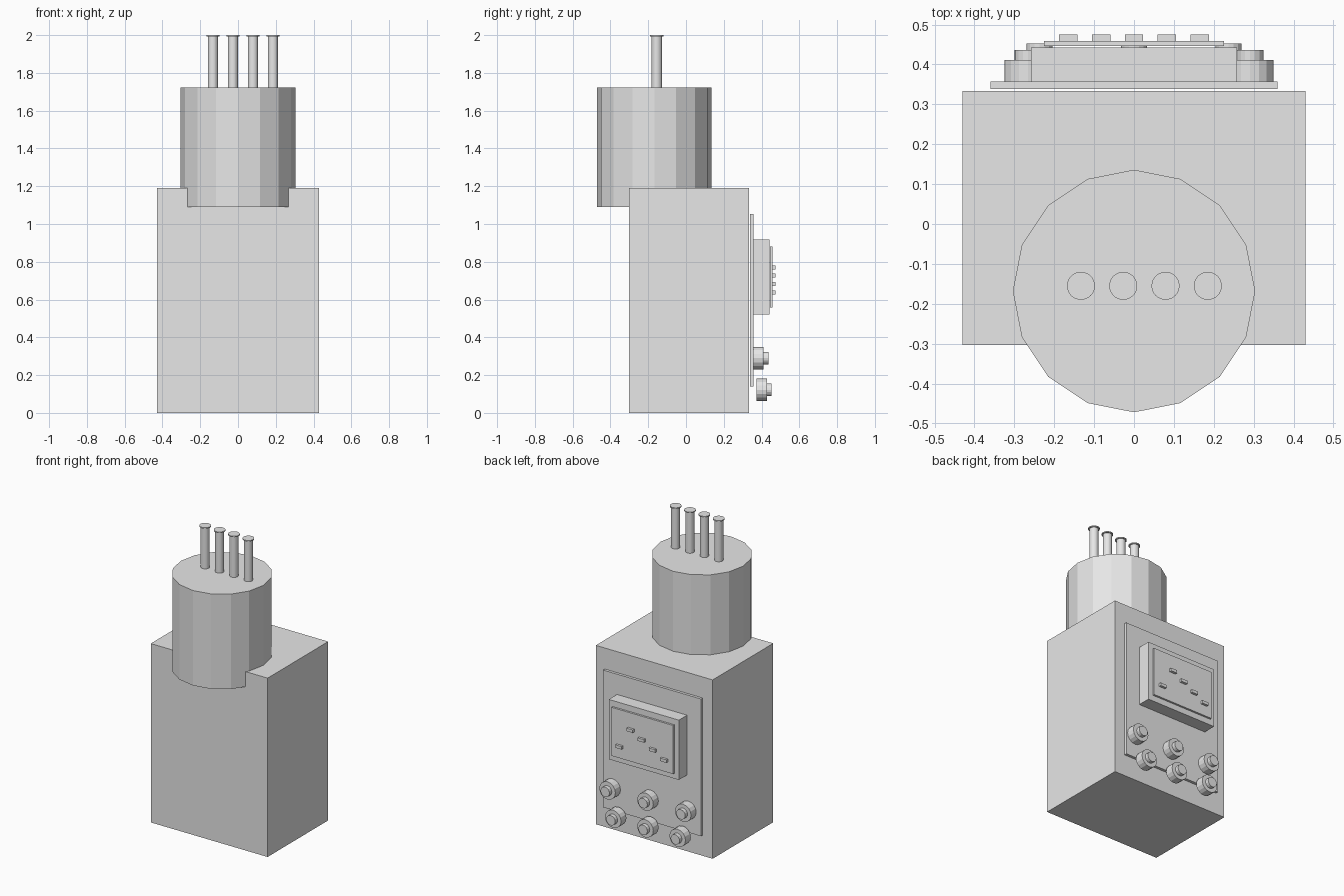
import bpy
from math import pi

cube = bpy.data.objects.get("Cube")
if cube:
    bpy.data.objects.remove(cube, do_unlink=True)

# Single plain grey
grey = bpy.data.materials.new("light grey")
grey.use_nodes = True
colour = (0.8, 0.8, 0.8, 1)
grey.diffuse_color = colour
grey.node_tree.nodes["Principled BSDF"].inputs["Base Color"].default_value = colour


def box(name, x, y, z):
    """Box given by its (low, high) range on each axis."""
    ranges = (x, y, z)
    bpy.ops.mesh.primitive_cube_add(size=1, location=[(a + b) / 2 for a, b in ranges])
    ob = bpy.context.object
    ob.name = name
    ob.scale = [b - a for a, b in ranges]
    bpy.ops.object.transform_apply(location=False, rotation=False, scale=True)
    ob.data.materials.append(grey)
    return ob


def cylinder(name, centre, radius, low, high, sides, axis="z"):
    """Cylinder between low and high on its axis; centre is on the other two axes."""
    mid = (low + high) / 2
    along_z = axis == "z"
    location = (*centre, mid) if along_z else (centre[0], mid, centre[1])
    bpy.ops.mesh.primitive_cylinder_add(
        vertices=sides, radius=radius, depth=high - low, location=location,
        rotation=(0 if along_z else -pi / 2, 0, 0))
    ob = bpy.context.object
    ob.name = name
    ob.data.materials.append(grey)
    return ob


# Main housing and the faceted drum sunk into its top
box("housing", (-0.43, 0.43), (-0.303, 0.334), (0, 1.19))
cylinder("drum", (0, -0.168), 0.304, 1.09, 1.722, 16)

# Row of headed pins on the drum
for i in range(4):
    centre = (-0.133 + i * 0.106, -0.155)
    cylinder(f"pin_shaft_{i + 1}", centre, 0.027, 1.715, 1.995, 32)
    cylinder(f"pin_head_{i + 1}", centre, 0.035, 1.993, 2.0, 32)

# Back panel with the raised display
box("back_panel", (-0.36, 0.36), (0.339, 0.357), (0.14, 1.053))
box("display_case", (-0.258, 0.258), (0.355, 0.443), (0.52, 0.918))
box("display_plate", (-0.226, 0.226), (0.446, 0.459), (0.557, 0.88))

# Small keys on the display: one low outer key, then a falling diagonal
for i, z in enumerate((0.637, 0.77, 0.727, 0.682, 0.637)):
    x = 0.165 - i * 0.0825
    box(f"display_key_{i + 1}", (x - 0.023, x + 0.023), (0.457, 0.475), (z - 0.01, z + 0.01))

# Two rows of stepped knobs
rows = {
    "upper": ((-0.266, 0.012, 0.291), 0.29, 0.355),
    "lower": ((-0.237, 0, 0.237), 0.122, 0.372),
}
for row, (xs, z, y) in rows.items():
    for i, x in enumerate(xs):
        cylinder(f"{row}_knob_base_{i + 1}", (x, z), 0.059, y, y + 0.056, 16, "y")
        cylinder(f"{row}_knob_tip_{i + 1}", (x, z), 0.033, y + 0.05, y + 0.081, 16, "y")
